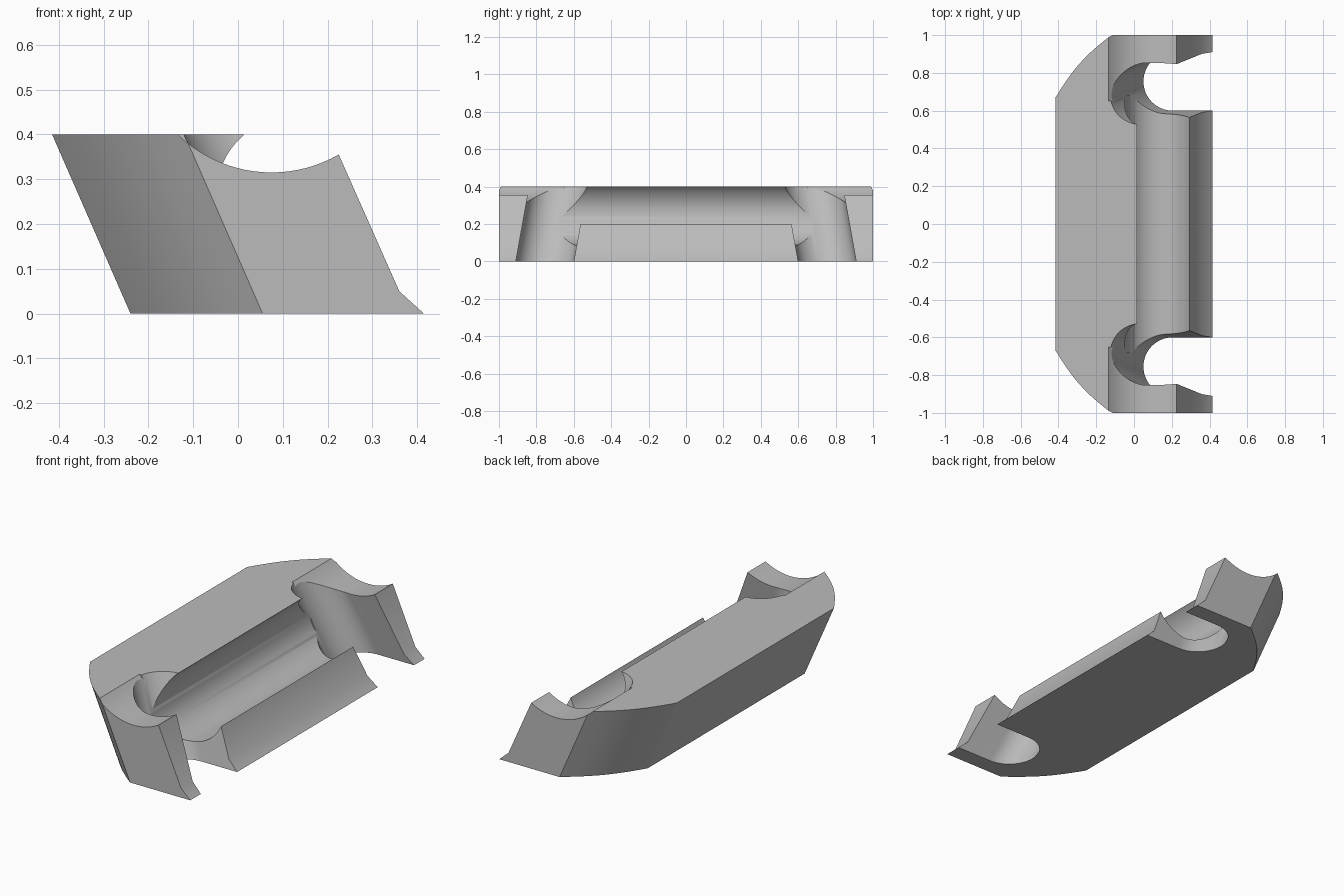
import bpy, bmesh
from math import sin, cos, pi, radians
from mathutils import Vector

cube = bpy.data.objects.get("Cube")
if cube:
    bpy.data.objects.remove(cube, do_unlink=True)

grey = bpy.data.materials.new("plain_grey")
grey.use_nodes = True
COLOUR = (0.5, 0.5, 0.5, 1)
grey.diffuse_color = COLOUR
grey.node_tree.nodes["Principled BSDF"].inputs["Base Color"].default_value = COLOUR

SHEAR = -0.4375   # backward lean of the block per unit height


def prism(name, points, sweep):
    """Extrude a closed polygon along a sweep vector."""
    bm = bmesh.new()
    face = bm.faces.new([bm.verts.new(p) for p in points])
    new = bmesh.ops.extrude_face_region(bm, geom=[face])["geom"]
    verts = [g for g in new if isinstance(g, bmesh.types.BMVert)]
    bmesh.ops.translate(bm, verts=verts, vec=Vector(sweep))
    bmesh.ops.recalc_face_normals(bm, faces=bm.faces)
    mesh = bpy.data.meshes.new(name)
    bm.to_mesh(mesh)
    bm.free()
    mesh.materials.append(grey)
    obj = bpy.data.objects.new(name, mesh)
    bpy.context.collection.objects.link(obj)
    return obj


def arc(cx, cy, r, start, end, n):
    angles = [radians(start + (end - start) * i / n) for i in range(n + 1)]
    return [(cx + r * cos(a), cy + r * sin(a)) for a in angles]


def along_y(name, profile, y0, y1):
    return prism(name, [(x, y0, z) for x, z in profile], (0, y1 - y0, 0))


def leaning(name, plan, lean_y, low=-0.1, high=0.5):
    """Sweep a ground plan upward along the slanted direction."""
    lean = Vector((SHEAR, lean_y, 1))
    return prism(name, [Vector((x, y, 0)) + lean * low for x, y in plan], lean * (high - low))


def carve(obj, tool, operation="DIFFERENCE"):
    mod = obj.modifiers.new("carve", "BOOLEAN")
    mod.operation, mod.solver, mod.object = operation, "EXACT", tool
    bpy.context.view_layer.objects.active = obj
    bpy.ops.object.modifier_apply(modifier=mod.name)
    bpy.data.objects.remove(tool, do_unlink=True)


# Block with a sloping front face and thin toe
body = along_y("slanted_block",
               [(-0.8, 0), (0.415, 0), (0.36, 0.05), (0.205, 0.4), (-0.8, 0.4)], -1.2, 1.2)

# Leaning back wall with gently bowed corners
corner = []
for i in range(13):
    t = i / 12
    bulge = 0.025 * sin(pi * t)
    corner.append((-0.24 + 0.295 * t - 0.75 * bulge, 0.67 + 0.33 * t + 0.66 * bulge))
plan = corner + [(1, 1), (1, -1)] + [(x, -y) for x, y in reversed(corner)]
carve(body, leaning("outline", plan, 0), "INTERSECT")

# Scooped tops of the two end arms, and slanted open slots beside them
scoop = arc(0.075, 0.615, 0.3, 0, 360, 96)[:-1]
slot = [(1.2, 0.91)] + arc(0.205, 0.755, 0.155, 90, 270, 40) + [(1.2, 0.6)]
for side in (1, -1):
    carve(body, along_y("scoop", scoop, side * 0.65, side * 1.2))
    carve(body, leaning("slot", [(x, side * y) for x, y in slot], -0.18 * side))

# Long round channel, cleared above the front lip
channel = arc(0.128, 0.264, 0.177, -21.2, -270, 64) + [(0.128, 0.6), (1, 0.6), (1, 0.2)]
carve(body, along_y("channel", channel, -0.68, 0.68))

bpy.ops.object.select_all(action="DESELECT")
body.select_set(True)
bpy.context.view_layer.objects.active = body
bpy.ops.object.shade_smooth_by_angle(angle=radians(25))
